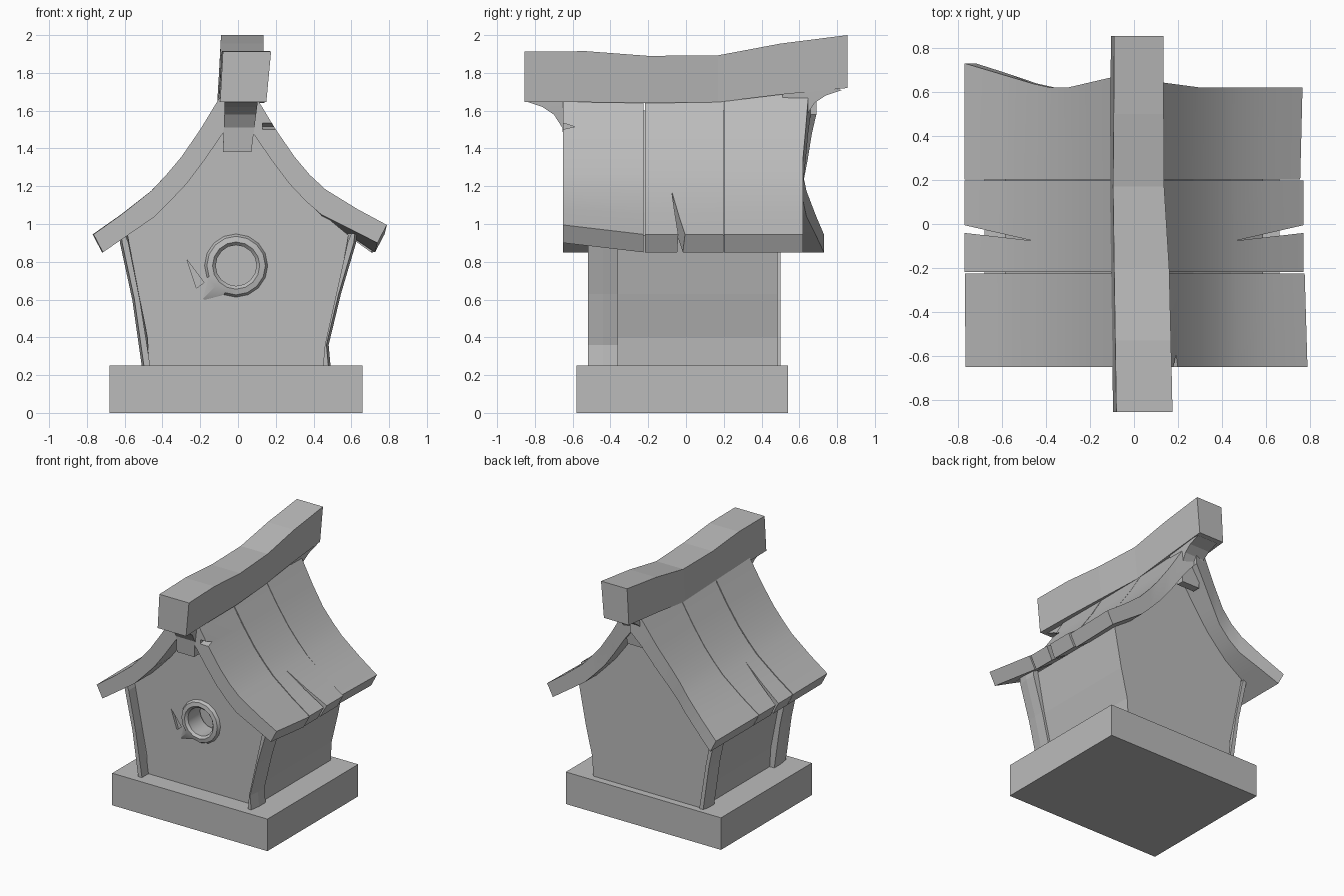
import bpy, bmesh, math

if "Cube" in bpy.data.objects:
    bpy.data.objects.remove(bpy.data.objects["Cube"])

grey = bpy.data.materials.new("weathered_grey")
grey.diffuse_color = (0.5, 0.5, 0.5, 1)
grey.use_nodes = True
grey.node_tree.nodes["Principled BSDF"].inputs["Base Color"].default_value = grey.diffuse_color


def loft(name, sections, closed=False):
    """Skin a row of equal-sized point loops; cap the ends unless closed."""
    bm = bmesh.new()
    rings = [[bm.verts.new(p) for p in s] for s in sections]
    n = len(rings[0])
    pairs = list(zip(rings, rings[1:])) + ([(rings[-1], rings[0])] if closed else [])
    for a, b in pairs:
        for i in range(n):
            bm.faces.new((a[i], a[(i + 1) % n], b[(i + 1) % n], b[i]))
    if not closed:
        bm.faces.new(rings[0])
        bm.faces.new(rings[-1])
    bmesh.ops.recalc_face_normals(bm, faces=bm.faces)
    me = bpy.data.meshes.new(name)
    bm.to_mesh(me)
    bm.free()
    me.materials.append(grey)
    ob = bpy.data.objects.new(name, me)
    bpy.context.collection.objects.link(ob)
    return ob


def select(ob):
    bpy.ops.object.select_all(action='DESELECT')
    ob.select_set(True)
    bpy.context.view_layer.objects.active = ob


def cut(ob, cutter):
    mod = ob.modifiers.new("cut", 'BOOLEAN')
    mod.operation = 'DIFFERENCE'
    mod.solver = 'EXACT'
    mod.object = cutter
    select(ob)
    bpy.ops.object.modifier_apply(modifier=mod.name)
    bpy.data.objects.remove(cutter)


def smooth(ob, deg=25):
    select(ob)
    bpy.ops.object.shade_smooth_by_angle(angle=math.radians(deg))


# Base slab
loft("base", [[(x, y, z) for x, y in ((-.68, -.58), (.66, -.58), (.66, .54), (-.68, .54))]
              for z in (0, .25)])

# House body: gabled outline with curved shoulders
half = [(.46, .24), (.47, .4), (.525, .63), (.585, .94), (.44, 1.06), (.36, 1.14),
        (.27, 1.235), (.18, 1.355), (.08, 1.5)]
outline = half + [(0, 1.6)] + [(-x - (.01 if z < .5 else 0), z) for x, z in reversed(half)]
body = loft("house_body", [[(x, y, z) for x, z in outline] for y in (-.44, .485)])

# Entrance hole, and a split in the front wall
HX, HZ = -.01, .78
SEG = 16
angles = [2 * math.pi * i / SEG for i in range(SEG)]
cut(body, loft("hole_cutter", [[(HX + .125 * math.cos(a), y, HZ + .125 * math.sin(a))
                                for a in angles] for y in (-.6, -.28)]))
cut(body, loft("split_cutter", [[(x, y, z) for x, z in ((-.27, .81), (-.22, .66), (-.18, .69))]
                                for y in (-.5, -.42)]))

# Ring around the hole, with one long splinter at lower left
ring = []
for i, a in enumerate(angles):
    outer = .27 if i == 10 else .17
    ring.append([(HX + r * math.cos(a), y, HZ + r * math.sin(a))
                 for r, y in ((outer, -.435), (.155, -.462), (.125, -.468), (.108, -.45),
                              (.108, -.3), (.15, -.3))])
smooth(loft("hole_ring", ring, closed=True), 30)

# Corner boards: (inner x, outer x, z) from bottom to top
bent = [(.45, .49, .25), (.46, .48, .36), (.52, .545, .63), (.58, .625, .9), (.6, .63, .95)]
straight = [(.465, .51, .25), (.52, .56, .6), (.58, .625, .9), (.6, .63, .95)]
for name, s, rows, yo, ym, yi in (("front_right_board", 1, bent, -.52, -.44, -.36),
                                  ("front_left_board", -1, straight, -.52, -.44, -.36),
                                  ("back_left_board", -1, straight, .5, .45, .38)):
    loft(name, [[(s * (a - .02), yi, z), (s * b, yi, z), (s * b, ym, z),
                 (s * (b - .012), yo, z), (s * a, yo, z), (s * a, ym, z)] for a, b, z in rows])

# Roof panels: swept curved slope, lofted from ridge to eave
TOP = [(0, 1.82), (.1, 1.665), (.2, 1.5), (.3, 1.355), (.38, 1.26), (.46, 1.175),
       (.62, 1.05), (.77, .945)]
LOW = [(0, 1.58), (.08, 1.48), (.18, 1.335), (.27, 1.215), (.36, 1.12), (.44, 1.04),
       (.58, .945), (.72, .85)]


def panel(name, s, y0, y1, reach=0, lift=0, flare=0, peak=0):
    rows = []
    for (tx, tz), (bx, bz) in zip(TOP, LOW):
        k = max(0, (tx - .4) / .37)            # 0 on the slope, 1 at the eave
        ye = y1 + flare * k + peak * max(0, 1 - tx / .3)
        rows.append([(s * (tx + reach * k), y0, tz + lift * k),
                     (s * (tx + reach * .3 * k), ye, tz),
                     (s * (bx + reach * .3 * k), ye, bz),
                     (s * (bx + reach * k), y0, bz + lift * k)])
    return loft(name, rows)


for side, s in (("right", 1), ("left", -1)):
    r = s > 0
    front = panel(f"roof_front_{side}", s, -.65, -.225, .018 if r else -.005, .05 if r else 0)
    middle = panel(f"roof_middle_{side}", s, -.217, .198)
    back = panel(f"roof_back_{side}", s, .202, .62, -.015 if r else 0, 0,
                 0 if r else .11, .04 if r else .07)
    # Wedge-shaped crack at the eave of the middle panel
    cut(middle, loft("crack_cutter", [[(s * .82, .006, z), (s * .82, -.035, z), (s * .46, -.076, z)]
                                      for z in (.7, 1.5)]))
    if r:  # chip near the ridge on the front panel
        cut(front, loft("chip_cutter", [[(x, -.7, 1.55), (x, -.7, 1.49), (x, -.59, 1.515)]
                                        for x in (.13, .3)]))
    for ob in (front, middle, back):
        smooth(ob)

# Ridge beam, sagging in the middle: y, left x, right x, low z, high z
beam = [(-.855, -.08, .175, 1.645, 1.912), (-.53, -.085, .168, 1.645, 1.915),
        (-.2, -.09, .16, 1.64, 1.89), (.17, -.095, .137, 1.645, 1.893),
        (.5, -.092, .135, 1.685, 1.955), (.855, -.09, .135, 1.72, 2.0)]
loft("ridge_beam", [[(a - .015, y, lo), (b - .025, y, lo), (b, y, hi), (a, y, hi)]
                    for y, a, b, lo, hi in beam])

# Curved brackets under both ends of the beam: y, z of the outer curve
curve = [(.85, 1.65), (.76, 1.62), (.7, 1.58), (.655, 1.51), (.64, 1.38)]
for name, s, dy, dz in (("front_bracket", -1, 0, 0), ("back_bracket", 1, -.02, .06)):
    rows = []
    for y, z in curve:
        k = (z - 1.38) / .27
        zz = z + dz
        inner = .5 + .06 * (1 - k)
        rows.append([(-.08 + .01 * k, s * (y + dy), zz), (.07 + .035 * k, s * (y + dy), zz),
                     (.07 + .035 * k, s * inner, zz + .02 * k), (-.08 + .01 * k, s * inner, zz + .02 * k)])
    loft(name, rows)
